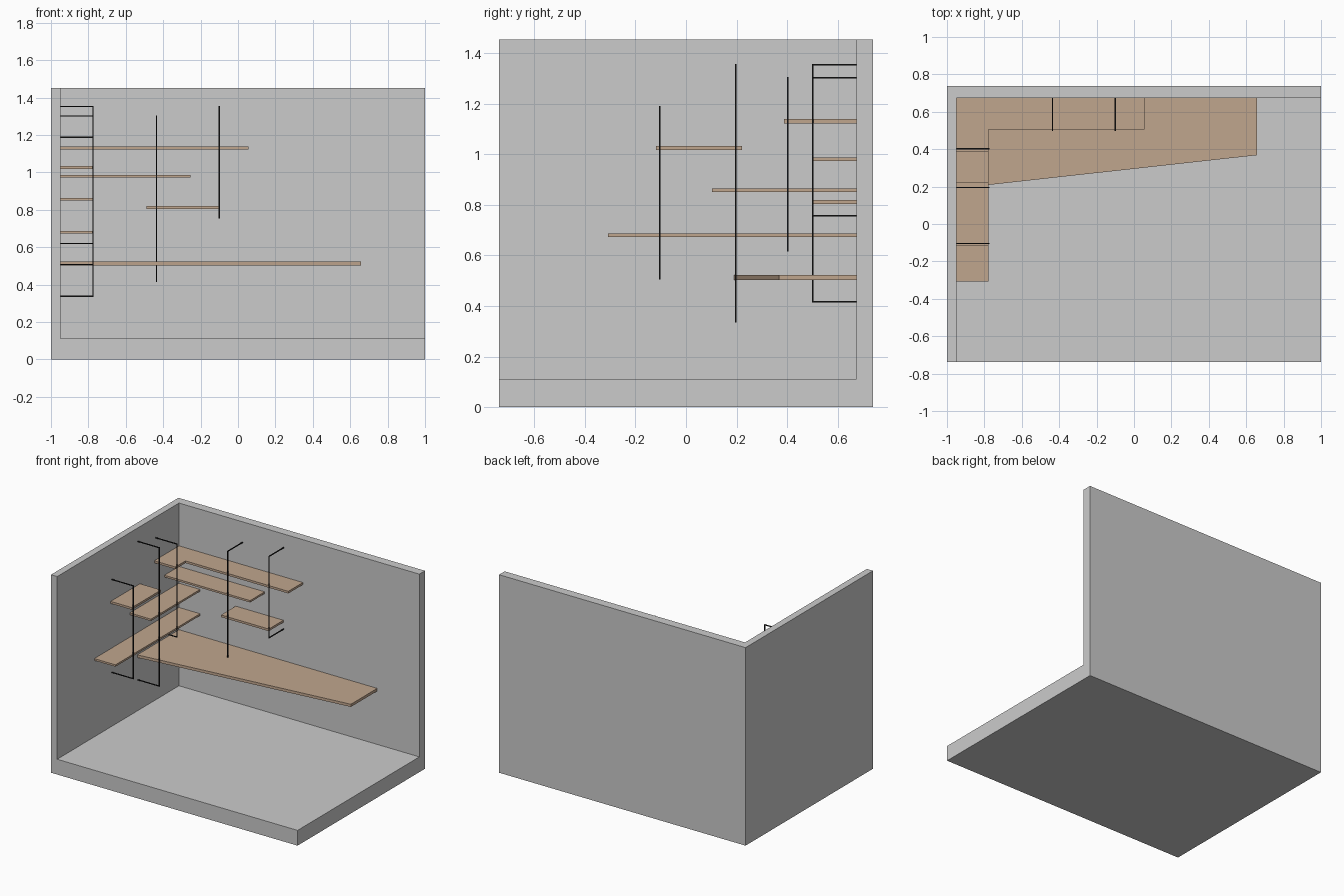
import bpy
import bmesh
from mathutils import Vector

if "Cube" in bpy.data.objects:
    bpy.data.objects.remove(bpy.data.objects["Cube"])

WALL_X, WALL_Y = -0.95, 0.673     # inner faces of the two walls
EDGE_X, EDGE_Y = -0.779, 0.504    # front edges of the shelves
ROD = 0.006


def material(name, color):
    m = bpy.data.materials.new(name)
    m.diffuse_color = (*color, 1)
    m.use_nodes = True
    m.node_tree.nodes["Principled BSDF"].inputs["Base Color"].default_value = m.diffuse_color
    return m


wood = material("wood", (0.53, 0.38, 0.27))
black = material("black_metal", (0.01, 0.01, 0.01))


def prism(name, points, along, mat=None):
    """Closed solid: a planar outline swept along a vector."""
    bm = bmesh.new()
    face = bm.faces.new([bm.verts.new(p) for p in points])
    ext = bmesh.ops.extrude_face_region(bm, geom=[face])
    verts = [v for v in ext["geom"] if isinstance(v, bmesh.types.BMVert)]
    bmesh.ops.translate(bm, verts=verts, vec=Vector(along))
    bmesh.ops.recalc_face_normals(bm, faces=bm.faces)
    mesh = bpy.data.meshes.new(name)
    bm.to_mesh(mesh)
    bm.free()
    obj = bpy.data.objects.new(name, mesh)
    bpy.context.collection.objects.link(obj)
    if mat:
        mesh.materials.append(mat)
    return obj


def slab(name, outline, z0, z1, mat=None):
    return prism(name, [(x, y, z0) for x, y in outline], (0, 0, z1 - z0), mat)


def rect(x0, x1, y0, y1):
    return [(x0, y0), (x1, y0), (x1, y1), (x0, y1)]


def bracket(wall, edge, z0, z1):
    """C-shaped rod outline in (depth, height), open towards the wall."""
    s = 1 if edge > wall else -1
    outer, inner, t = edge + s * ROD, edge, ROD
    return [(wall, z0), (outer, z0), (outer, z1), (wall, z1),
            (wall, z1 - t), (inner, z1 - t), (inner, z0 + t), (wall, z0 + t)]


# Room corner: floor and two walls
slab("floor", rect(WALL_X, 1, -0.738, WALL_Y), 0, 0.112)
slab("corner_walls", [(-1, -0.738), (WALL_X, -0.738), (WALL_X, WALL_Y),
                      (1, WALL_Y), (1, 0.738), (-1, 0.738)], 0, 1.452)

# Tapered desk
slab("desk", [(WALL_X, 0.19), (0.658, 0.368), (0.658, WALL_Y), (WALL_X, WALL_Y)],
     0.503, 0.523, wood)

# L-shaped top shelf
slab("corner_shelf", [(WALL_X, 0.387), (EDGE_X, 0.387), (EDGE_X, EDGE_Y),
                      (0.055, EDGE_Y), (0.055, WALL_Y), (WALL_X, WALL_Y)],
     1.122, 1.138, wood)

# Back wall shelves: x range, z range
for i, (x0, x1, z0, z1) in enumerate([(WALL_X, -0.255, 0.973, 0.987),
                                      (-0.49, -0.103, 0.803, 0.819)]):
    slab(f"back_shelf_{i + 1}", rect(x0, x1, EDGE_Y, WALL_Y), z0, z1, wood)

# Left wall shelves: y range, z range
for i, (y0, y1, z0, z1) in enumerate([(-0.118, 0.221, 1.017, 1.033),
                                      (0.103, WALL_Y, 0.85, 0.864),
                                      (-0.308, WALL_Y, 0.672, 0.686)]):
    slab(f"left_shelf_{i + 1}", rect(WALL_X, EDGE_X, y0, y1), z0, z1, wood)

# Left wall rods
for i, (y, z0, z1) in enumerate([(-0.104, 0.504, 1.191), (0.196, 0.335, 1.356),
                                 (0.402, 0.616, 1.304)]):
    pts = [(d, y - ROD / 2, z) for d, z in bracket(WALL_X, EDGE_X, z0, z1)]
    prism(f"left_rod_{i + 1}", pts, (0, ROD, 0), black)

# Back wall rods
for i, (x, z0, z1) in enumerate([(-0.435, 0.414, 1.304), (-0.1, 0.753, 1.356)]):
    pts = [(x - ROD / 2, d, z) for d, z in bracket(WALL_Y, EDGE_Y, z0, z1)]
    prism(f"back_rod_{i + 1}", pts, (ROD, 0, 0), black)
